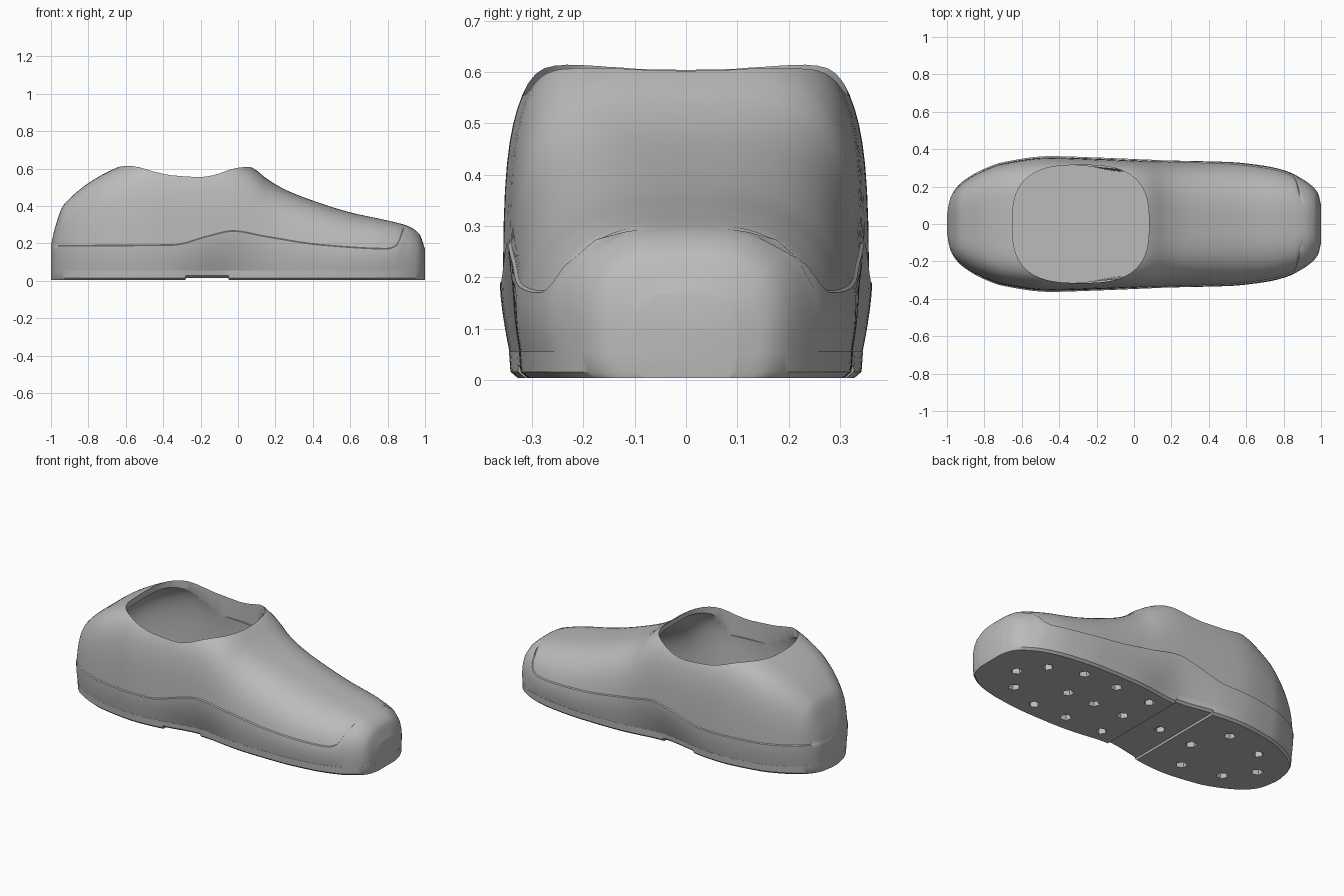
import bpy, bmesh, math

cube = bpy.data.objects.get("Cube")
if cube:
    bpy.data.objects.remove(cube, do_unlink=True)

grey = bpy.data.materials.new("plain grey")
grey.use_nodes = True
GREY = (0.5, 0.5, 0.5, 1)
grey.diffuse_color = GREY
grey.node_tree.nodes["Principled BSDF"].inputs["Base Color"].default_value = GREY

# Profiles along the length: heel at -x, toe at +x
WIDTH = [(-1, .05), (-.985, .13), (-.95, .19), (-.9, .235), (-.8, .29), (-.7, .325),
         (-.45, .357), (-.2, .35), (.1, .34), (.5, .335), (.7, .315), (.85, .275),
         (.95, .215), (.985, .17), (1, .11)]
HEIGHT = [(-1, .19), (-.98, .28), (-.93, .41), (-.64, .61), (-.5, .655), (-.28, .66),
          (-.05, .65), (.08, .605), (.15, .55), (.25, .49), (.4, .43), (.6, .367),
          (.8, .323), (.91, .293), (.97, .25), (1, .17)]
ROUND = [(-1, 4), (-.6, 5), (-.1, 5), (.2, 3.4), (.6, 2.9), (1, 3.2)]
BAND = [(-1, .185), (-.35, .19), (-.15, .24), (-.03, .265), (.15, .235), (.45, .19),
        (.8, .17), (.85, .19), (.9, .3), (1, .3)]
SOLE_TOP = .055


def curve(table, x):
    """Monotone cubic through the points of a table."""
    x = min(max(x, table[0][0]), table[-1][0])
    slopes = [(b[1] - a[1]) / (b[0] - a[0]) for a, b in zip(table, table[1:])]

    def tangent(i):
        if i == 0 or i == len(slopes):
            return slopes[min(i, len(slopes) - 1)]
        a, b = slopes[i - 1], slopes[i]
        return 2 * a * b / (a + b) if a * b > 0 else 0

    i = next(k for k in range(len(slopes)) if x <= table[k + 1][0])
    (x0, y0), (x1, y1) = table[i], table[i + 1]
    d = x1 - x0
    t = (x - x0) / d
    return (y0 * (1 + 2 * t) * (1 - t) ** 2 + y1 * t * t * (3 - 2 * t)
            + d * t * (1 - t) * (tangent(i) * (1 - t) - tangent(i + 1) * t))


def waist(x):
    return .04 * math.exp(-((x + .06) / .2) ** 2)


def make_object(name, bm):
    bmesh.ops.recalc_face_normals(bm, faces=bm.faces)
    mesh = bpy.data.meshes.new(name)
    bm.to_mesh(mesh)
    bm.free()
    mesh.materials.append(grey)
    obj = bpy.data.objects.new(name, mesh)
    bpy.context.collection.objects.link(obj)
    return obj


def loft(name, half_section, stations, scale=1):
    """Mirror half cross-sections (y >= 0, bottom to top) and skin them along x."""
    bm = bmesh.new()
    rings = []
    for x in stations:
        half = half_section(x)
        pts = half + [(-y, z) for y, z in reversed(half)]
        rings.append([bm.verts.new((x * scale, y, z)) for y, z in pts])
    for a, b in zip(rings, rings[1:]):
        for i in range(len(a)):
            j = (i + 1) % len(a)
            bm.faces.new((a[i], a[j], b[j], b[i]))
    bm.faces.new(rings[0])
    bm.faces.new(rings[-1])
    return make_object(name, bm)


def prism(name, points, z0, z1):
    bm = bmesh.new()
    face = bm.faces.new([bm.verts.new((x, y, z0)) for x, y in points])
    top = bmesh.ops.extrude_face_region(bm, geom=[face])["geom"]
    verts = [v for v in top if isinstance(v, bmesh.types.BMVert)]
    bmesh.ops.translate(bm, vec=(0, 0, z1 - z0), verts=verts)
    return make_object(name, bm)


def select(obj):
    bpy.ops.object.select_all(action="DESELECT")
    obj.select_set(True)
    bpy.context.view_layer.objects.active = obj


def cut(obj, cutter):
    mod = obj.modifiers.new("cut", "BOOLEAN")
    mod.operation = "DIFFERENCE"
    mod.solver = "EXACT"
    mod.object = cutter
    select(obj)
    bpy.ops.object.modifier_apply(modifier=mod.name)
    bpy.data.objects.remove(cutter, do_unlink=True)


def upper_section(x):
    """Rubber band at the foot, a small step, then the rounded upper."""
    w, h, n = curve(WIDTH, x), curve(HEIGHT, x), curve(ROUND, x)
    band = min(curve(BAND, x), h * .97)

    def angle(z):
        return math.asin((z / h) ** (n / 2))

    def point(a):
        return w * max(math.cos(a), 0) ** (2 / n), h * math.sin(a) ** (2 / n)

    pts = []
    for i in range(7):
        z = SOLE_TOP + (band - SOLE_TOP) * i / 6
        y = point(angle(z))[0]
        tuck = (.018 + waist(x)) * (1 - i / 6) ** 1.5
        pts.append((max(y + .006 - tuck, .01), z))
    a0 = angle(band + .004)
    for i in range(16):
        y, z = point(a0 + (math.pi / 2 - a0) * i / 16)
        pts.append((y, z))
    return pts


def cavity_section(x):
    w, h, n = curve(WIDTH, x) - .025, curve(HEIGHT, x) - .028, curve(ROUND, x)
    floor = .1
    a0 = math.asin((floor / h) ** (n / 2))
    angles = [a0 + (math.pi / 2 - a0) * i / 14 for i in range(14)]
    return [(max(w, .02) * math.cos(a) ** (2 / n) - waist(x) * (1 - i / 14) ** 3,
             h * math.sin(a) ** (2 / n)) for i, a in enumerate(angles)]


def sole_section(x):
    w = max(curve(WIDTH, x) - .014 - waist(x), .03)
    bottom = .016 if -.28 < x < -.05 else .004
    return [(w - .014, bottom), (w, bottom + .012), (w + .003, SOLE_TOP + .001)]


# Upper with a hollow inside and an oval foot opening
stations = [-math.cos(math.pi * i / 90) for i in range(91)]
upper = loft("shoe_upper", upper_section, stations)
cut(upper, loft("cavity", cavity_section, stations[4:-4], .975))
opening = []
for i in range(64):
    c, s = math.cos(math.tau * i / 64), math.sin(math.tau * i / 64)
    opening.append((-.285 + .365 * math.copysign(abs(c) ** .7, c),
                    .315 * math.copysign(abs(s) ** .7, s)))
cut(upper, prism("opening", opening, .44, .9))

# Sole with a raised arch strip
edges = [-.281, -.279, -.051, -.049]
sole = loft("sole", sole_section, sorted(stations + edges))

# Small five-sided pockets under heel and forefoot
pockets = [(-.86, 0), (-.4, 0), (-.18, 0), (.08, 0), (.28, 0), (.46, 0), (.82, 0)]
for x, y in [(-.74, .15), (-.5, .2), (.06, .2), (.3, .21), (.52, .21), (.72, .14)]:
    pockets += [(x, y), (x, -y)]
for k, (x, y) in enumerate(pockets):
    ring = [(x + .032 * math.cos(math.tau * i / 5 + k),
             y + .032 * math.sin(math.tau * i / 5 + k)) for i in range(5)]
    cut(sole, prism("pocket", ring, -.02, .045))

for obj in (upper, sole):
    select(obj)
    bpy.ops.object.shade_smooth_by_angle(angle=math.radians(35))
